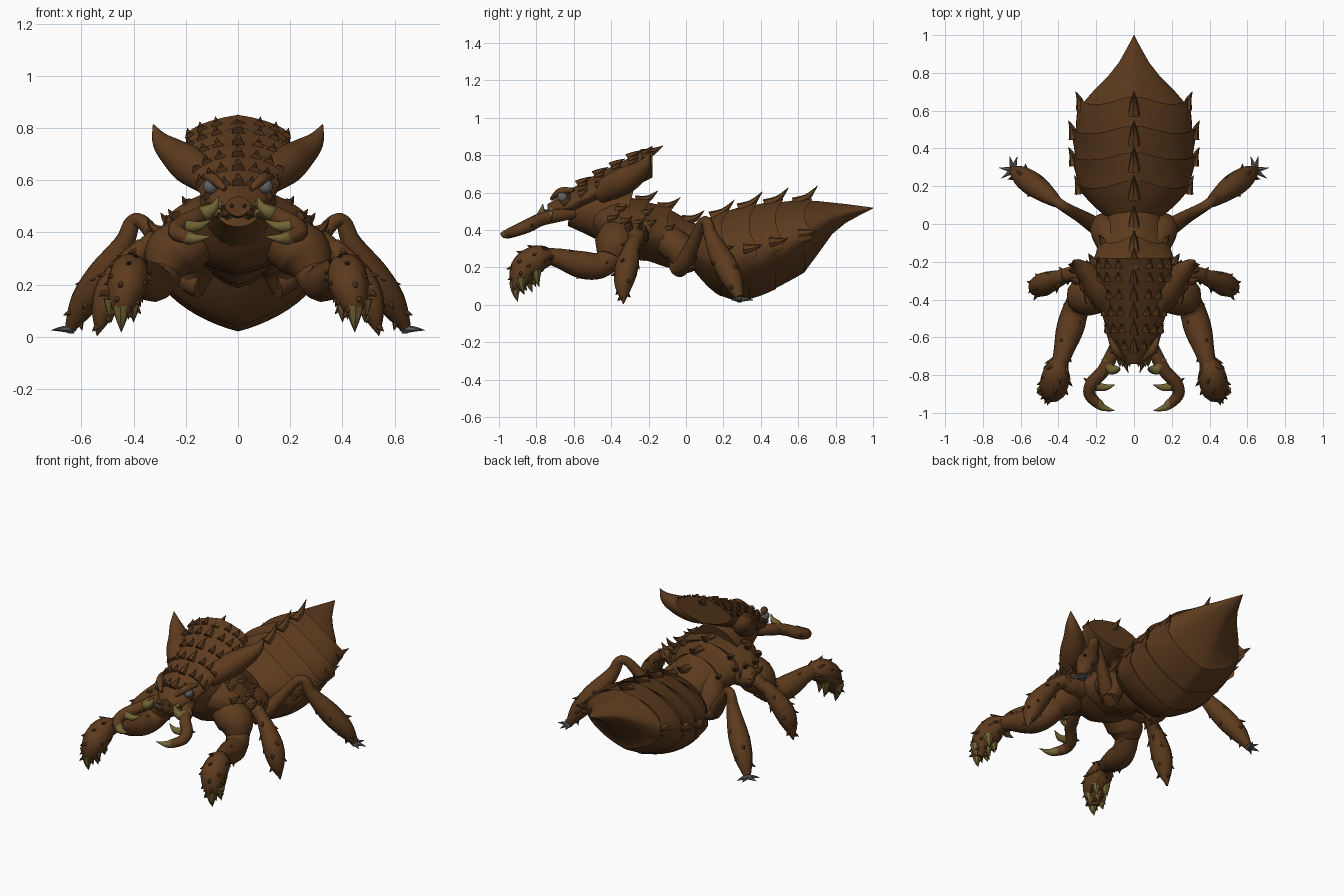
import bpy, bmesh, math, random
from mathutils import Vector as V

random.seed(4)
cube = bpy.data.objects.get("Cube")
if cube:
    bpy.data.objects.remove(cube)


def material(name, rgb):
    m = bpy.data.materials.new(name)
    m.use_nodes = True
    m.diffuse_color = (*rgb, 1)
    m.node_tree.nodes["Principled BSDF"].inputs["Base Color"].default_value = (*rgb, 1)
    return m


BROWN = material("brown shell", (0.11, 0.044, 0.013))
OLIVE = material("olive claw", (0.165, 0.125, 0.035))
GREY = material("grey horn", (0.12, 0.12, 0.125))


def finish(bm, name, mat, mirror=False):
    bmesh.ops.recalc_face_normals(bm, faces=bm.faces)
    me = bpy.data.meshes.new(name)
    bm.to_mesh(me)
    bm.free()
    ob = bpy.data.objects.new(name, me)
    bpy.context.collection.objects.link(ob)
    me.materials.append(mat)
    me.shade_smooth()
    me.set_sharp_from_angle(angle=math.radians(40))
    if mirror:
        ob.modifiers.new("Mirror", "MIRROR").use_mirror_merge = False


def loft(bm, rings):
    rows = [[bm.verts.new(p) for p in r] for r in rings]
    n = len(rows[0])
    for a, b in zip(rows, rows[1:]):
        for i in range(n):
            bm.faces.new((a[i], a[(i + 1) % n], b[(i + 1) % n], b[i]))
    bm.faces.new(rows[0])
    bm.faces.new(rows[-1][::-1])


def smooth_path(pts, radii, steps=5):
    """Catmull-Rom samples of position and radius."""
    k = [(*p, r) for p, r in zip(pts, radii)]
    k = [V(q) for q in [k[0]] + k + [k[-1]]]
    out = []
    for a, b, c, d in zip(k, k[1:], k[2:], k[3:]):
        for s in range(steps):
            t = s / steps
            out.append(0.5 * (2 * b + (c - a) * t + (2 * a - 5 * b + 4 * c - d) * t * t
                              + (3 * b - a - 3 * c + d) * t ** 3))
    out.append(k[-1])
    return [V(q[:3]) for q in out], [max(q[3], 0.001) for q in out]


def tube(bm, pts, radii, sides=12, steps=5):
    path, rad = smooth_path(pts, radii, steps)
    rings, u = [], None
    for i, p in enumerate(path):
        t = (path[min(i + 1, len(path) - 1)] - path[max(i - 1, 0)]).normalized()
        u = (u - t * u.dot(t)).normalized() if u else t.orthogonal().normalized()
        w = t.cross(u)
        rings.append([p + rad[i] * (u * math.cos(a) + w * math.sin(a))
                      for a in (math.tau * j / sides for j in range(sides))])
    loft(bm, rings)
    return path, rad


def spike(bm, base, way, length, r, bend=(0, 0, 0.25)):
    d = V(way).normalized()
    b = V(base) - d * r * 0.5
    tube(bm, [b, b + d * length * 0.55, b + (d + V(bend)) * length], [r, r * 0.55, 0.001], 7, 3)


def bristles(bm, path, rad, count, length, start=0.0):
    """Thorns leaning along a limb."""
    for k in range(count):
        i = int((start + (0.93 - start) * k / count) * (len(path) - 1)) + 1
        t = (path[i] - path[i - 1]).normalized()
        o = t.orthogonal().normalized()
        a = k * 2.4 + random.uniform(-0.3, 0.3)
        side = o * math.cos(a) + t.cross(o) * math.sin(a)
        spike(bm, path[i] + side * rad[i] * 0.85, side + t * 0.9, length * random.uniform(0.7, 1.2),
              length * 0.36, (0, 0, 0))


# Body sections: y, half width, top z, bottom z
ABDOMEN = [(0.02, .13, .40, .21), (.10, .23, .46, .11), (.18, .30, .50, .045), (.30, .32, .53, .015),
           (.42, .325, .55, .055), (.55, .315, .56, .125), (.66, .265, .56, .19), (.75, .165, .55, .35),
           (.85, .08, .54, .44), (1.0, .001, .52, .515)]
THORAX = [(-.52, .09, .54, .40), (-.43, .24, .57, .29), (-.33, .29, .58, .24), (-.22, .24, .56, .24),
          (-.1, .17, .52, .2), (0, .15, .46, .18), (.1, .12, .41, .23)]
HEAD = [(-.74, .05, .54, .46), (-.69, .10, .57, .45), (-.62, .14, .62, .46), (-.5, .165, .69, .51),
        (-.4, .185, .74, .57), (-.3, .20, .79, .62), (-.18, .20, .85, .68)]


def lookup(keys, y):
    y = min(max(y, keys[0][0]), keys[-1][0])
    for a, b in zip(keys, keys[1:]):
        if y <= b[0]:
            t = (y - a[0]) / (b[0] - a[0])
            return V([p + (q - p) * t for p, q in zip(a[1:], b[1:])])


def section(keys, y, ang, grow=1.0):
    """Point on a body surface, with a ridge along the back and keel."""
    e = min(0.03, y - keys[0][0], keys[-1][0] - y)
    w, top, bot = (lookup(keys, y - e) + lookup(keys, y) + lookup(keys, y + e)) / 3
    c, s = math.cos(ang), math.sin(ang)
    h, mid = (top - bot) / 2, (top + bot) / 2
    peak = 0.68 * abs(s) + 0.32 * (1 - abs(c))
    return V((w * c * grow, y, mid + math.copysign(h * peak, s) * grow))


def plated(name, keys, edges, lap, flare=0.05, n=48):
    """Body lofted as overlapping back plates with pointed rear corners and a smoother belly."""
    bm = bmesh.new()
    rings = []
    for k, (y0, y1) in enumerate(zip(edges, edges[1:])):
        last = k == len(edges) - 2
        for t in [0, .2, .4, .6, .8, 1]:
            ring = []
            for j in range(n):
                a = math.tau * j / n
                back = math.sin(a) > -0.2
                lift = flare if back else flare * 0.2
                grow = 1 if last else 1 + lift * (t * t - 0.4)
                p = section(keys, y0 + (y1 - y0) * t, a, grow)
                if back and not last:
                    p.y += lap * t ** 3 * abs(math.cos(2 * a)) ** 3
                ring.append(p)
            rings.append(ring)
    loft(bm, rings)
    finish(bm, name, BROWN)


SEAMS = [.19, .34, .48, .635]
plated("abdomen", ABDOMEN, [.02] + SEAMS + [1.0], .04, .09)
plated("thorax", THORAX, [-.52, -.36, -.22, -.1, .1], .035, .09)
plated("head", HEAD, [-.74, -.64, -.55, -.46, -.37, -.28, -.18], .025, .07)

# Dorsal, lateral and plate-edge thorns
bm = bmesh.new()
for y in SEAMS:
    spike(bm, section(ABDOMEN, y - .04, math.pi / 2) - V((0, 0, .012)), (0, 1, .5), .14, .036)
for y in [-.36, -.22, -.1, .03]:
    spike(bm, section(THORAX, y - .03, math.pi / 2) - V((0, 0, .01)), (0, 1, .25), .12, .034)
for y in [-.64, -.55, -.46, -.37, -.28]:
    spike(bm, section(HEAD, y - .02, math.pi / 2), (0, 1, .65), .08, .026, (0, .1, 0))
spike(bm, section(HEAD, -.22, math.pi / 2) - V((0, 0, .025)), (0, 1, .35), .12, .034, (0, 0, .1))
finish(bm, "ridge_spikes", BROWN)

bm = bmesh.new()
for y in SEAMS:
    spike(bm, section(ABDOMEN, y - .015, .12), (.2, 1, .15), .1, .03, (.12, 0, .1))
for y, a in [(-.4, .35), (-.33, .3), (-.26, .3), (-.2, .35), (-.1, .4), (-.36, .8), (-.22, .8)]:
    spike(bm, section(THORAX, y, a), (.6 * math.cos(a), .9, .25), .065, .024)
for y in [-.64, -.55, -.46, -.37, -.28, -.21]:
    for a in [.4, .8, 1.15]:
        spike(bm, section(HEAD, y - .01, a), (.3 * math.cos(a), 1, .5), .05, .022)
finish(bm, "side_spikes", BROWN, True)

# Crest horns
bm = bmesh.new()
tube(bm, [(.11, -.46, .60), (.18, -.35, .655), (.24, -.27, .70), (.295, -.22, .75), (.325, -.195, .815)],
     [.06, .075, .06, .036, .001])
finish(bm, "crest_horns", BROWN, True)

# Neck, brow and eyes
bm = bmesh.new()
tube(bm, [(0, -.62, .52), (0, -.48, .5), (0, -.32, .46)], [.1, .14, .17], 20)
finish(bm, "neck", BROWN)
bm = bmesh.new()
tube(bm, [(.05, -.72, .565), (.095, -.67, .605), (.13, -.6, .615)], [.01, .022, .01])
finish(bm, "brows", BROWN, True)
bm = bmesh.new()
bmesh.ops.create_uvsphere(bm, u_segments=14, v_segments=8, radius=.029)
bmesh.ops.translate(bm, verts=bm.verts, vec=(.105, -.66, .576))
finish(bm, "eyes", GREY, True)

# Mandibles and mouth parts
bm = bmesh.new()
tube(bm, [(.08, -.6, .49), (.12, -.7, .475), (.165, -.78, .455), (.22, -.84, .425), (.235, -.9, .4), (.195, -.95, .382),
          (.165, -.97, .378)], [.03, .036, .035, .036, .032, .026, .017])
spike(bm, (.225, -.84, .425), (.9, .5, 0), .06, .024, (0, 0, 0))
spike(bm, (.045, -.7, .475), (0, -1, -.1), .1, .024, (-.15, 0, 0))
finish(bm, "mandibles", BROWN, True)
bm = bmesh.new()
tube(bm, [(.21, -.935, .387), (.19, -.952, .38), (.16, -.973, .377), (.1, -.99, .385)], [.024, .0265, .018, .001])
tube(bm, [(.2, -.86, .425), (.15, -.865, .425), (.1, -.85, .45)], [.024, .018, .001])
tube(bm, [(.145, -.71, .47), (.125, -.765, .475), (.09, -.77, .5), (.075, -.765, .54)], [.031, .03, .018, .001])
for x, z in [(.025, .505), (.06, .5), (.04, .465), (.075, .47)]:
    spike(bm, (x, -.722, z), (0, -1, -.2), .045, .02)
finish(bm, "teeth", OLIVE, True)

# Front grasping arms
bm = bmesh.new()
tube(bm, [(.16, -.36, .38), (.25, -.38, .32), (.29, -.41, .25)], [.1, .11, .07])
p, r = tube(bm, [(.27, -.38, .27), (.31, -.46, .21), (.34, -.56, .215), (.375, -.68, .25), (.40, -.76, .265)],
            [.07, .07, .073, .052, .04])
bristles(bm, p, r, 6, .035)
p, r = tube(bm, [(.39, -.73, .26), (.412, -.79, .25), (.425, -.86, .2), (.44, -.89, .13), (.447, -.895, .08)],
            [.045, .072, .076, .055, .025])
bristles(bm, p, r, 30, .045)
finish(bm, "front_arms", BROWN, True)
bm = bmesh.new()
spike(bm, (.447, -.91, .1), (0, 0, -1), .1, .036, (0, .1, 0))
for x, y, z, l in [(.4, -.885, .13, .09), (.485, -.88, .13, .09),
                   (.395, -.82, .17, .09), (.45, -.8, .17, .09), (.42, -.84, .15, .1)]:
    spike(bm, (x, y, z), (0, .1, -1), l, .032, (0, .1, 0))
finish(bm, "arm_claws", OLIVE, True)

# Middle legs
bm = bmesh.new()
tube(bm, [(.17, -.27, .38), (.27, -.265, .37), (.33, -.265, .36), (.39, -.28, .31)], [.08, .065, .042, .038])
p, r = tube(bm, [(.36, -.275, .35), (.42, -.295, .28), (.48, -.32, .19), (.515, -.335, .1), (.54, -.335, .005)],
            [.035, .05, .062, .047, .002])
bristles(bm, p, r, 16, .04)
for y, z in [(-.25, .4), (-.3, .41), (-.22, .37)]:
    spike(bm, (.31, y, z), (.7, .1, .5), .06, .024)
finish(bm, "middle_legs", BROWN, True)

# Rear walking legs
bm = bmesh.new()
tube(bm, [(.1, -.12, .36), (.15, -.03, .29), (.18, 0, .18)], [.085, .085, .05])
tube(bm, [(.14, -.04, .2), (.2, -.01, .23), (.28, .04, .33), (.36, .085, .435), (.405, .115, .44), (.43, .13, .37)],
     [.055, .047, .036, .028, .028, .035])
p, r = tube(bm, [(.4, .11, .44), (.44, .14, .35), (.52, .2, .23), (.59, .25, .13), (.64, .285, .04)],
            [.025, .042, .063, .055, .024])
bristles(bm, p, r, 9, .04, .35)
finish(bm, "rear_legs", BROWN, True)
bm = bmesh.new()
for way in [(1, -.7, 0), (.9, .15, 0), (-.3, 1, 0), (.25, 1, 0)]:
    spike(bm, (.64, .285, .03), way, .085, .018, (0, 0, -.05))
finish(bm, "rear_toes", GREY, True)
